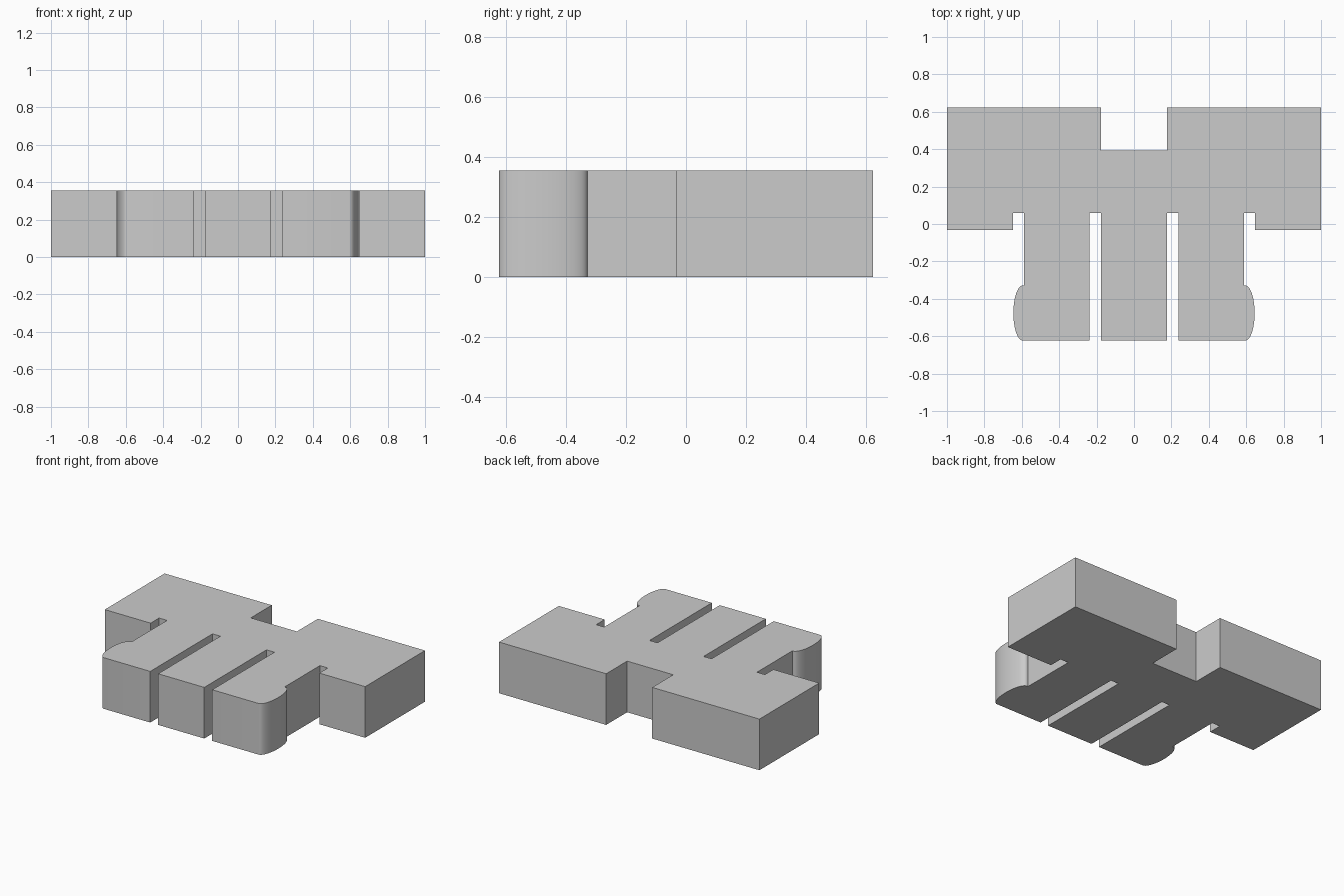
import bpy
import bmesh
from math import cos, sin, pi, radians

cube = bpy.data.objects.get("Cube")
if cube:
    bpy.data.objects.remove(cube, do_unlink=True)

HEIGHT = 0.355
BACK, FRONT = 0.623, -0.623
SLOT_TOP = 0.06

# Single grey material
grey = bpy.data.materials.new("plain grey")
grey.use_nodes = True
colour = (0.6, 0.6, 0.6, 1)
grey.diffuse_color = colour
grey.node_tree.nodes["Principled BSDF"].inputs["Base Color"].default_value = colour

# Bulge on the outer finger: half ellipse from its top to the front edge
STEPS = 24
ry = 0.147
bulge = [(0.595 + 0.05 * sin(pi * i / STEPS), FRONT + ry + ry * cos(pi * i / STEPS))
         for i in range(STEPS + 1)]

# Half outline: rear notch, arm, side notch, bulge, slot, middle finger
half = [(0.177, 0.393), (0.177, BACK), (1, BACK), (1, -0.033),
        (0.648, -0.033), (0.648, SLOT_TOP), (0.587, SLOT_TOP), (0.587, FRONT + 2 * ry)]
half += bulge
half += [(0.238, FRONT), (0.238, SLOT_TOP), (0.177, SLOT_TOP), (0.177, FRONT)]
outline = half + [(-x, y) for x, y in reversed(half)]

# Extrude the mirrored outline into a solid block
bm = bmesh.new()
base = bm.faces.new([bm.verts.new((x, y, 0)) for x, y in outline])
top = bmesh.ops.extrude_face_region(bm, geom=[base], use_keep_orig=True)
bmesh.ops.translate(bm, vec=(0, 0, HEIGHT),
                    verts=[g for g in top["geom"] if isinstance(g, bmesh.types.BMVert)])
bmesh.ops.recalc_face_normals(bm, faces=bm.faces)
mesh = bpy.data.meshes.new("slotted_block")
bm.to_mesh(mesh)
bm.free()
mesh.materials.append(grey)

block = bpy.data.objects.new("slotted_block", mesh)
bpy.context.collection.objects.link(block)
bpy.ops.object.select_all(action='DESELECT')
block.select_set(True)
bpy.context.view_layer.objects.active = block
bpy.ops.object.shade_smooth_by_angle(angle=radians(30))
